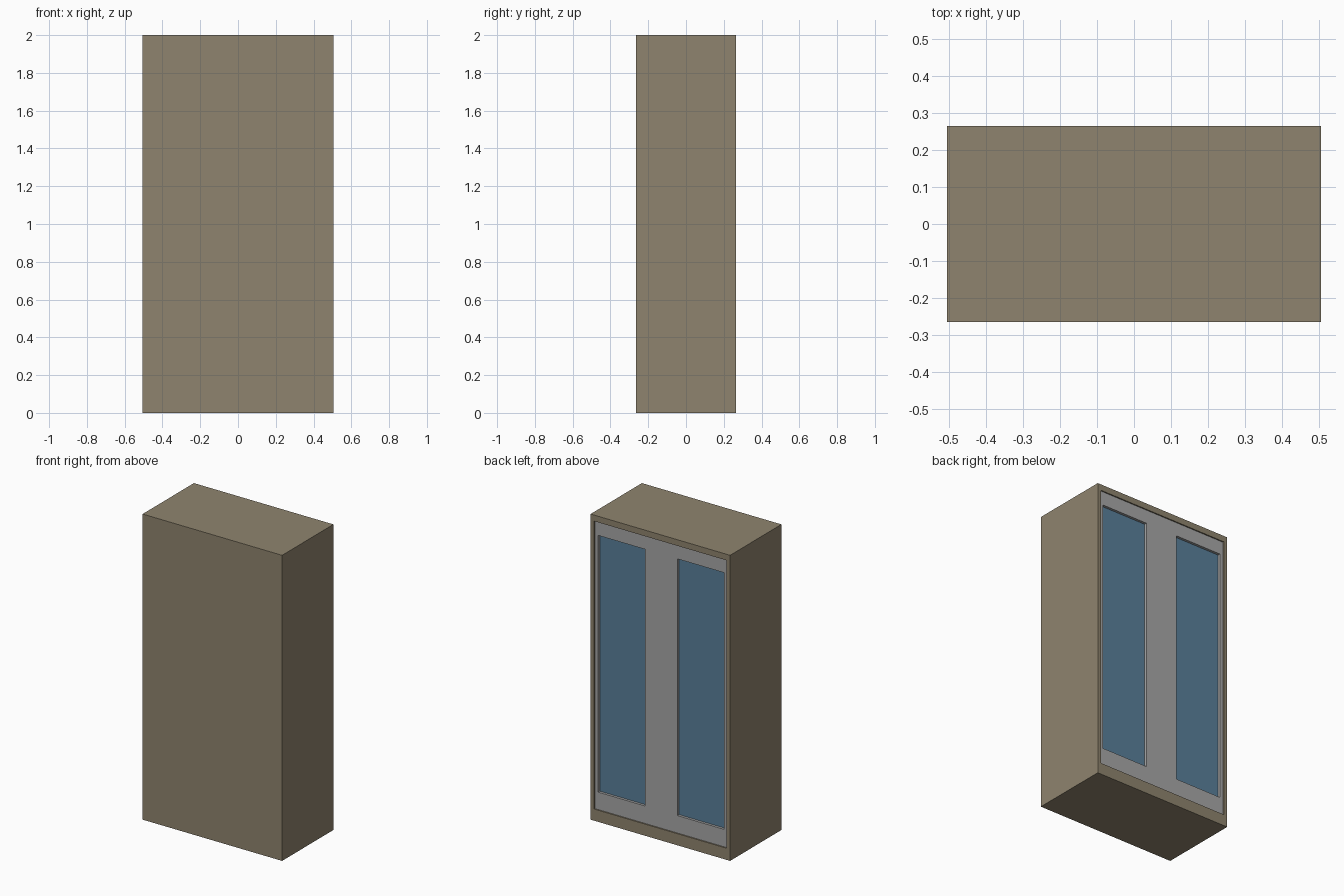
import bpy, bmesh

if "Cube" in bpy.data.objects:
    bpy.data.objects.remove(bpy.data.objects["Cube"])

W, D, H = 0.505, 0.265, 2.0          # half width, half depth, height


def material(name, rgb):
    lin = [((c / 255 + 0.055) / 1.055) ** 2.4 for c in rgb]
    m = bpy.data.materials.new(name)
    m.diffuse_color = (*lin, 1)
    m.use_nodes = True
    m.node_tree.nodes["Principled BSDF"].inputs["Base Color"].default_value = m.diffuse_color
    return m


wood = material("brown_wood", (143, 132, 110))
grey = material("grey_panel", (167, 167, 167))
blue = material("blue_glass", (90, 128, 154))


def box(name, x, y, z, mat=None):
    """Box from (min, max) pairs on each axis."""
    bm = bmesh.new()
    bmesh.ops.create_cube(bm, size=1)
    for v in bm.verts:
        v.co = [r[0] if c < 0 else r[1] for c, r in zip(v.co, (x, y, z))]
    me = bpy.data.meshes.new(name)
    bm.to_mesh(me)
    bm.free()
    ob = bpy.data.objects.new(name, me)
    bpy.context.collection.objects.link(ob)
    if mat:
        me.materials.append(mat)
    return ob


def cut(target, x, y, z):
    """Subtract a box from the target."""
    cutter = box("cutter", x, y, z, target.data.materials[0])
    cutter.hide_render = True
    mod = target.modifiers.new("cut", 'BOOLEAN')
    mod.operation = 'DIFFERENCE'
    mod.solver = 'EXACT'
    mod.object = cutter
    bpy.context.view_layer.objects.active = target
    bpy.ops.object.modifier_apply(modifier=mod.name)
    bpy.data.objects.remove(cutter)


# cabinet body with a shallow recess in its back
px, pz = (-0.48, 0.48), (0.076, 1.96)
body = box("cabinet_body", (-W, W), (-D, D), (0, H), wood)
cut(body, px, (0.23, D + 0.1), pz)

# grey panel set slightly into the recess, with two window openings
panel = box("grey_panel", px, (0.23, 0.257), pz, grey)
for side, (a, b) in (("left", (-0.456, -0.118)), ("right", (0.118, 0.456))):
    cut(panel, (a, b), (0.2, 0.3), (0.19, 1.87))
    # blue glass sunk into the opening
    box(side + "_glass", (a, b), (0.23, 0.24), (0.19, 1.87), blue)
